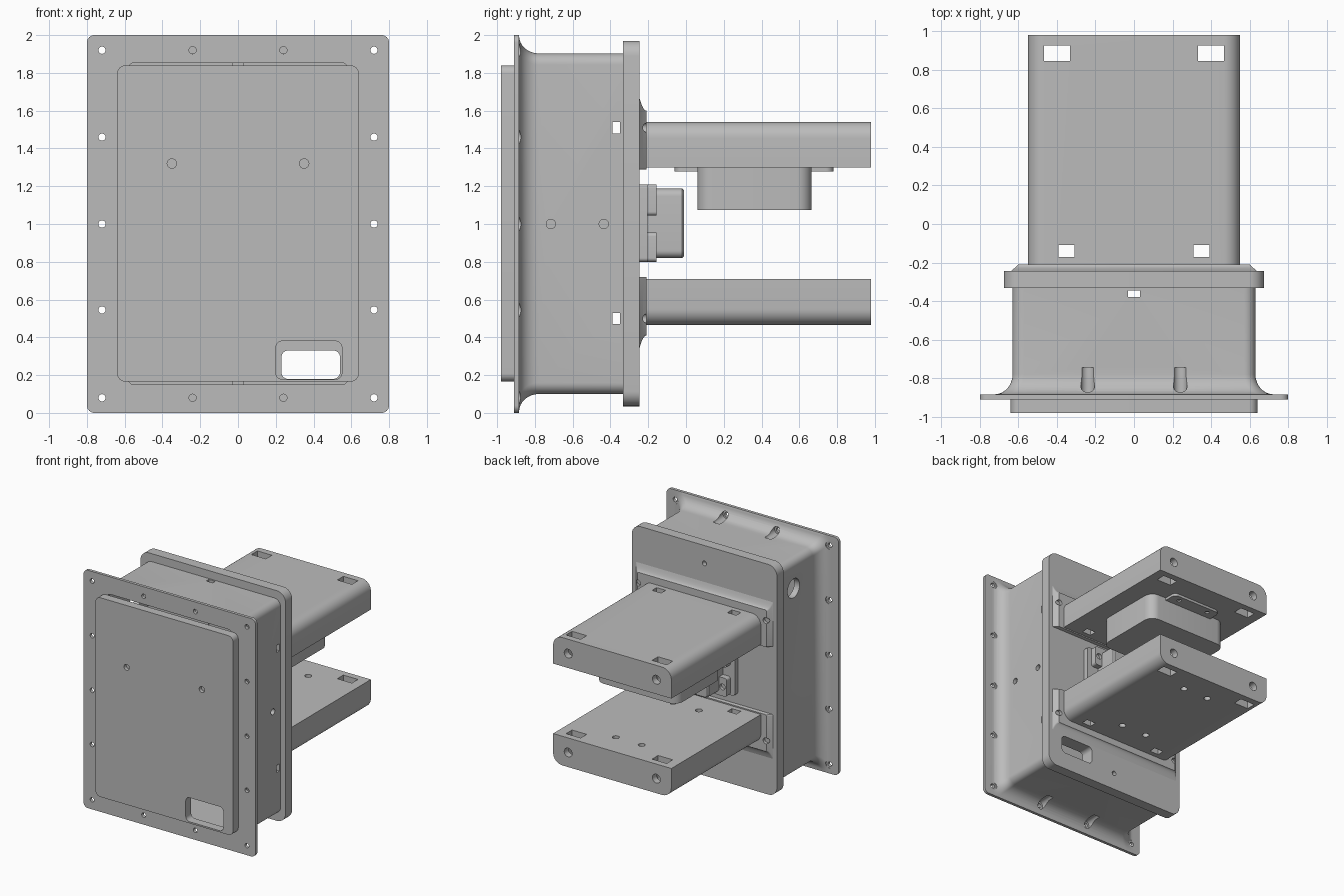
import bpy, bmesh, math

cube = bpy.data.objects.get("Cube")
if cube:
    bpy.data.objects.remove(cube, do_unlink=True)

grey = bpy.data.materials.new("plain_grey")
grey.use_nodes = True
grey.diffuse_color = (0.5, 0.5, 0.5, 1)
grey.node_tree.nodes["Principled BSDF"].inputs["Base Color"].default_value = (0.5, 0.5, 0.5, 1)


def rounded(u0, u1, v0, v1, radii=0.0, steps=8):
    """Rounded rectangle; radii is one number or (lower left, lower right, upper right, upper left)."""
    if not isinstance(radii, tuple):
        radii = (radii,) * 4
    corners = [(u0, v0, 1, 1), (u1, v0, -1, 1), (u1, v1, -1, -1), (u0, v1, 1, -1)]
    pts = []
    for i, (u, v, su, sv) in enumerate(corners):
        r = radii[i]
        for k in range(steps + 1):
            a = math.pi * (1 + i / 2 + k / steps / 2)
            pts.append((u + su * r + r * math.cos(a), v + sv * r + r * math.sin(a)))
    return pts


def circle(u, v, r, steps=24):
    turn = [2 * math.pi * k / steps for k in range(steps)]
    return [(u + r * math.cos(a), v + r * math.sin(a)) for a in turn]


def loft(name, axis, sections):
    """Solid through (depth, outline) sections stacked along an axis."""
    place = {"x": lambda d, u, v: (d, u, v),
             "y": lambda d, u, v: (u, d, v),
             "z": lambda d, u, v: (u, v, d)}[axis]
    bm = bmesh.new()
    rings = [[bm.verts.new(place(d, u, v)) for u, v in outline] for d, outline in sections]
    n = len(rings[0])
    for a, b in zip(rings, rings[1:]):
        for i in range(n):
            j = (i + 1) % n
            bm.faces.new((a[i], a[j], b[j], b[i]))
    bm.faces.new(rings[0])
    bm.faces.new(rings[-1])
    bmesh.ops.remove_doubles(bm, verts=bm.verts, dist=0.00005)
    bmesh.ops.recalc_face_normals(bm, faces=bm.faces)
    mesh = bpy.data.meshes.new(name)
    bm.to_mesh(mesh)
    bm.free()
    mesh.materials.append(grey)
    obj = bpy.data.objects.new(name, mesh)
    bpy.context.collection.objects.link(obj)
    return obj


def slab(name, axis, d0, d1, outline):
    return loft(name, axis, [(d0, outline), (d1, outline)])


def activate(obj):
    bpy.ops.object.select_all(action="DESELECT")
    obj.select_set(True)
    bpy.context.view_layer.objects.active = obj


def cut(obj, axis, d0, d1, outline):
    cutter = slab("cutter", axis, d0, d1, outline)
    cutter.hide_render = True
    mod = obj.modifiers.new("cut", "BOOLEAN")
    mod.operation = "DIFFERENCE"
    mod.solver = "EXACT"
    mod.object = cutter
    activate(obj)
    bpy.ops.object.modifier_apply(modifier=mod.name)
    bpy.data.objects.remove(cutter, do_unlink=True)


# Housing: flange, concave fillet and box, hollowed from the front
flange = rounded(-0.8, 0.8, 0, 2, 0.04)
sections = [(-0.91, flange), (-0.885, flange)]
for k in range(9):
    a = math.pi / 2 * k / 8
    grow = 0.095 * (1 - math.sin(a))
    sections.append((-0.78 - 0.104 * math.cos(a),
                     rounded(-0.63 - grow, 0.63 + grow, 0.1 - grow, 1.903 + grow, 0.06)))
sections.append((-0.33, rounded(-0.63, 0.63, 0.1, 1.903, 0.06)))
housing = loft("housing", "y", sections)
cut(housing, "y", -0.95, -0.36, rounded(-0.58, 0.58, 0.15, 1.853, 0.03))

# Flange screw holes with counterbores that notch the fillet
spots = [(s * 0.72, z) for s in (-1, 1) for z in (0.08, 0.545, 1.0, 1.46, 1.92)]
spots += [(s * 0.24, z) for s in (-1, 1) for z in (0.08, 1.92)]
for x, z in spots:
    cut(housing, "y", -0.95, -0.8, circle(x, z, 0.019))
    cut(housing, "y", -0.884, -0.745, circle(x, z, 0.035))

# Housing wall slots, side screw holes and cable entry
for z in (0.5, 1.51):
    cut(housing, "x", -0.9, 0.9, rounded(-0.39, -0.35, z - 0.03, z + 0.03))
cut(housing, "z", -0.1, 2.1, rounded(-0.03, 0.03, -0.38, -0.345))
for y in (-0.715, -0.435):
    cut(housing, "x", 0.6, 0.9, circle(y, 1.0, 0.025))
cut(housing, "x", -0.9, -0.5, circle(-0.53, 1.67, 0.08))

# Front panel with hand opening
front_panel = slab("front_panel", "y", -0.98, -0.908, rounded(-0.64, 0.64, 0.165, 1.84, 0.045))
cut(front_panel, "y", -1.1, -0.8, rounded(0.2, 0.55, 0.178, 0.38, 0.035))
for x in (-0.35, 0.35):
    cut(front_panel, "y", -1.1, -0.95, circle(x, 1.32, 0.025))

# Back plate
back_plate = slab("back_plate", "y", -0.333, -0.245, rounded(-0.675, 0.675, 0.035, 1.97, 0.08))
for part in (housing, back_plate):
    cut(part, "y", -0.5, -0.1, rounded(0.23, 0.54, 0.18, 0.33, 0.035))
for z in (0.18, 1.82):
    cut(back_plate, "y", -0.28, -0.1, circle(0, z, 0.02))


# Shelves with their flared mounting pads
def shelf(label, z0, z1, radii, up):
    pad = []
    for k in range(6):
        t = k / 5
        shrink = 1 - (1 - t) ** 2
        if up:
            low, high = z0 - 0.01, z1 + 0.13 - 0.07 * shrink
        else:
            low, high = z0 - 0.125 + 0.07 * shrink, z1 + 0.01
        half = 0.64 - 0.04 * t
        pad.append((-0.247 + 0.037 * t, rounded(-half, half, low, high, 0.01, 3)))
    mount = loft(label + "_mounting_pad", "y", pad)
    hole_z = 1.51 if up else 0.5
    body = slab(label + "_shelf", "y", -0.215, 0.98, rounded(-0.55, 0.55, z0, z1, radii))
    for s in (-1, 1):
        cut(mount, "y", -0.235, -0.1, circle(s * 0.595, hole_z, 0.025))
        for x, y, w, h in ((0.4, 0.885, 0.068, 0.04), (0.35, -0.14, 0.042, 0.03)):
            cut(body, "z", 0, 2, rounded(s * x - w, s * x + w, y - h, y + h))
        cut(body, "y", 0.88, 1.1, circle(s * 0.41, (z0 + z1) / 2, 0.037))
    return body, mount


r = 0.085
upper_shelf, upper_pad = shelf("upper", 1.298, 1.54, (0, 0, r, r), True)
lower_shelf, lower_pad = shelf("lower", 0.465, 0.71, (r, r, 0, 0), False)
for x in (-0.12, 0.12):
    for y in (0.0, 0.76):
        cut(lower_shelf, "z", 0, 1, circle(x, y, 0.027))

# Module hanging under the upper shelf, with screw tabs at both ends
slab("hanging_module", "z", 1.075, 1.3, rounded(-0.38, 0.38, 0.06, 0.665, 0.08))
tabs = slab("module_tabs", "z", 1.277, 1.3, rounded(-0.23, 0.23, -0.06, 0.78, 0.04))
for x in (-0.145, 0.145):
    for y in (-0.01, 0.73):
        cut(tabs, "z", 1.2, 1.29, circle(x, y, 0.018))

# Connector between the shelves
slab("connector_base", "y", -0.247, -0.205, rounded(-0.31, 0.31, 0.8, 1.21, 0.02))
for label, z0, z1 in (("lower", 0.8, 0.955), ("upper", 1.045, 1.21)):
    clamp = slab(label + "_connector_clamp", "y", -0.206, -0.155, rounded(-0.27, 0.27, z0, z1, 0.02))
    for x in (-0.23, 0.23):
        cut(clamp, "y", -0.18, -0.1, circle(x, (z0 + z1) / 2, 0.025))
plug = rounded(-0.2, 0.2, 0.82, 1.187, 0.04)
loft("connector_plug", "y", [(-0.21, plug), (-0.02, plug),
                             (-0.01, rounded(-0.19, 0.19, 0.83, 1.177, 0.03))])

# Smooth the curved faces and keep the corners crisp
for obj in list(bpy.context.collection.objects):
    if obj.type == "MESH" and grey.name in obj.data.materials:
        activate(obj)
        bpy.ops.object.shade_smooth_by_angle(angle=math.radians(30))
